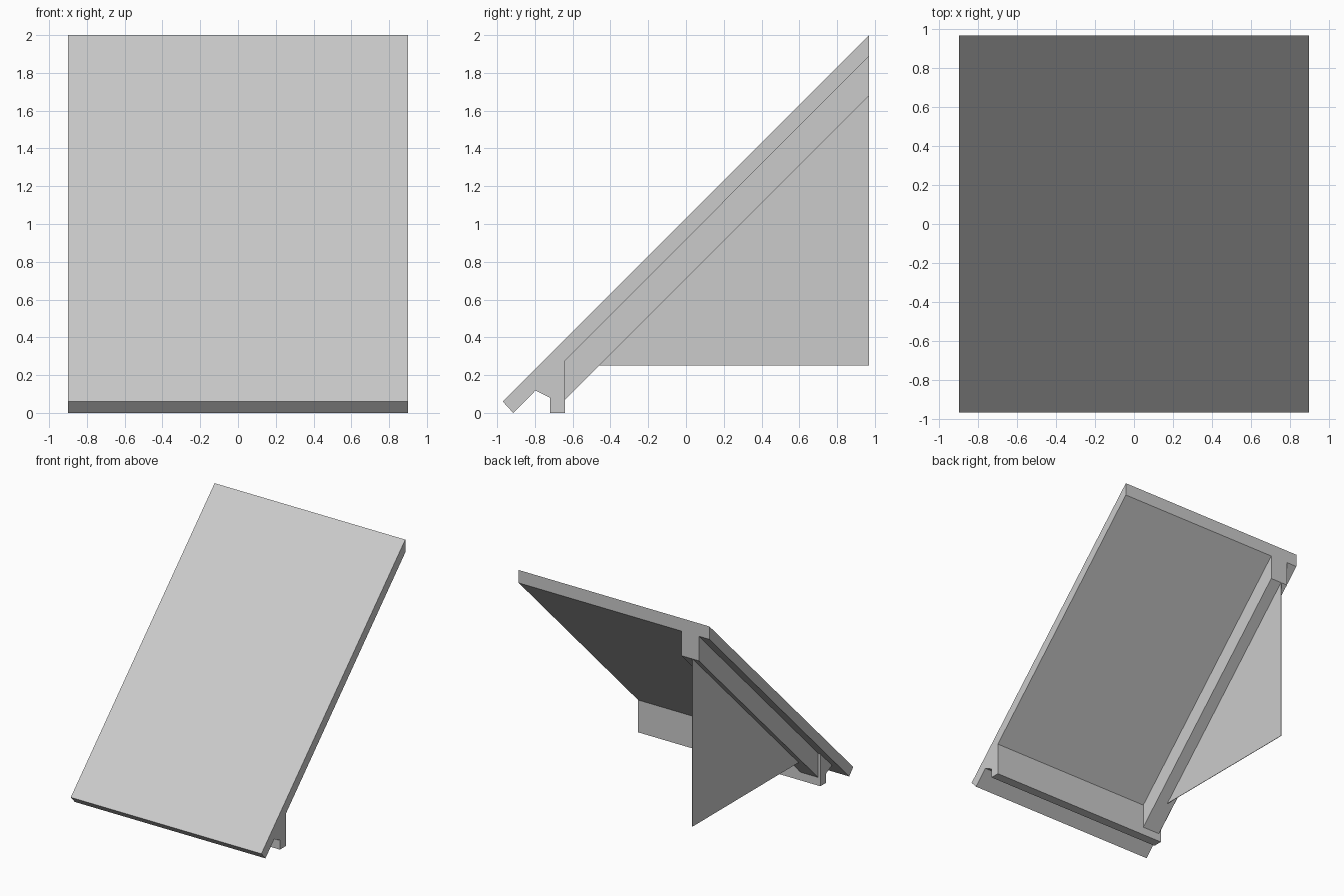
import bpy
import bmesh

cube = bpy.data.objects.get("Cube")
if cube:
    bpy.data.objects.remove(cube, do_unlink=True)

# Single plain grey
GREY = (0.6, 0.6, 0.6, 1.0)
grey = bpy.data.materials.new("light grey")
grey.use_nodes = True
grey.diffuse_color = GREY
grey.node_tree.nodes["Principled BSDF"].inputs["Base Color"].default_value = GREY


def extrude_profile(name, profile, x_min, x_max):
    """Extrude a (y, z) profile along x into a solid."""
    bm = bmesh.new()
    face = bm.faces.new([bm.verts.new((x_min, y, z)) for y, z in profile])
    result = bmesh.ops.extrude_face_region(bm, geom=[face])
    moved = [v for v in result["geom"] if isinstance(v, bmesh.types.BMVert)]
    bmesh.ops.translate(bm, verts=moved, vec=(x_max - x_min, 0, 0))
    bmesh.ops.recalc_face_normals(bm, faces=bm.faces)
    mesh = bpy.data.meshes.new(name)
    bm.to_mesh(mesh)
    bm.free()
    mesh.materials.append(grey)
    obj = bpy.data.objects.new(name, mesh)
    bpy.context.collection.objects.link(obj)
    return obj


# Heights of the 45 degree planes where y = 0
TOP, UNDER, BEAM = 1.03, 0.92, 0.71
BACK, WALL, RIGHT, LEFT = 0.97, -0.64, 0.9, -0.9

# Sloping roof slab, square-cut at the eave and plumb-cut at the ridge
extrude_profile("roof_slab", [
    (-0.97, 0.06), (BACK, BACK + TOP), (BACK, BACK + UNDER), (-0.915, 0.0),
], LEFT, RIGHT)

# Eave beam with a sloping soffit under the overhang
extrude_profile("eave_beam", [
    (WALL, WALL + UNDER), (WALL, 0.0), (-0.72, 0.0), (-0.72, 0.08),
    (-0.8, -0.8 + UNDER),
], -0.82, RIGHT)

# Rafter beam along the gable side
extrude_profile("gable_rafter", [
    (WALL, WALL + UNDER), (BACK, BACK + UNDER),
    (BACK, BACK + BEAM), (WALL, WALL + BEAM),
], -0.8, -0.635)

# Thin triangular gable wall hanging below the rafter
extrude_profile("gable_wall", [
    (0.25 - BEAM, 0.25), (BACK, 0.25), (BACK, BACK + BEAM),
], -0.742, -0.738)
